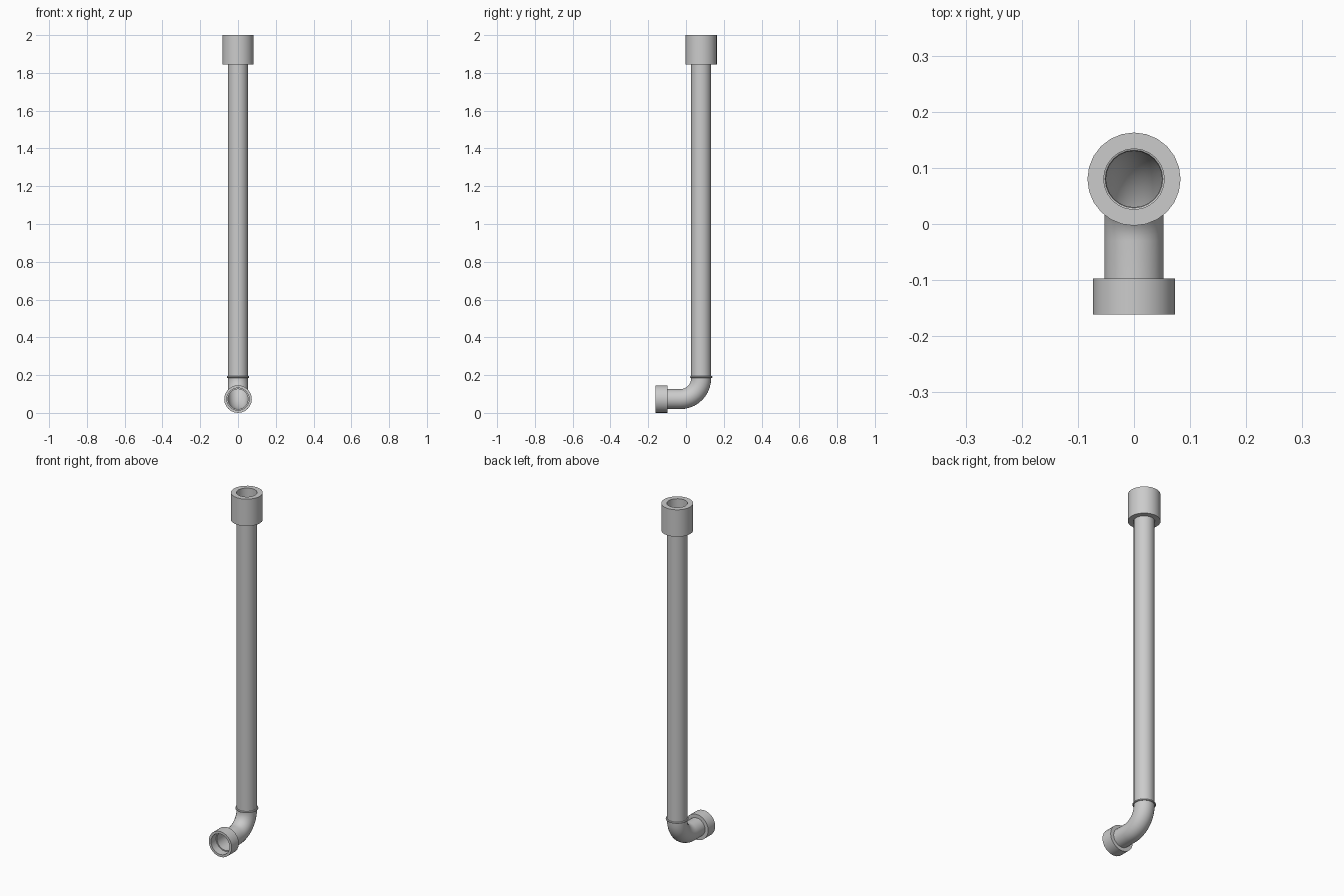
import bpy, bmesh
from math import sin, cos, pi, radians

if "Cube" in bpy.data.objects:
    bpy.data.objects.remove(bpy.data.objects["Cube"])

SIDES = 24
PIPE_R = 0.053
PIPE_Y = 0.08      # axis of the upright pipe
SPOUT_Z = 0.073    # axis of the horizontal outlet
BEND_R = 0.11


def loft(name, rings, closed=False):
    """Skin circles given as (y, z, tilt, radius); tilt 0 runs along y, pi/2 along z."""
    bm = bmesh.new()
    loops = []
    for y, z, a, r in rings:
        loops.append([bm.verts.new((r * cos(t), y - r * sin(t) * sin(a), z + r * sin(t) * cos(a)))
                      for t in (2 * pi * k / SIDES for k in range(SIDES))])
    pairs = list(zip(loops, loops[1:]))
    if closed:
        pairs.append((loops[-1], loops[0]))
    for lo, hi in pairs:
        for j in range(SIDES):
            k = (j + 1) % SIDES
            bm.faces.new((lo[j], hi[j], hi[k], lo[k]))
    mesh = bpy.data.meshes.new(name)
    bm.to_mesh(mesh)
    bm.free()
    obj = bpy.data.objects.new(name, mesh)
    bpy.context.collection.objects.link(obj)
    bpy.ops.object.select_all(action='DESELECT')
    obj.select_set(True)
    bpy.context.view_layer.objects.active = obj
    bpy.ops.object.shade_smooth_by_angle(angle=radians(35))
    return obj


def upright(profile):
    return [(PIPE_Y, z, pi / 2, r) for r, z in profile]


def level(profile):
    return [(y, SPOUT_Z, 0, r) for r, y in profile]


# Long upright pipe
loft("upright_pipe", upright([(PIPE_R, 0.19), (PIPE_R, 1.85)]))

# Elbow with short straight outlet
bend_y, bend_z = PIPE_Y - BEND_R, SPOUT_Z + BEND_R
elbow = level([(PIPE_R, -0.11)])
for i in range(11):
    a = pi / 2 * i / 10
    elbow.append((bend_y + BEND_R * sin(a), bend_z - BEND_R * cos(a), a, PIPE_R))
elbow += upright([(PIPE_R, 0.19)])
loft("elbow", elbow)

# Weld bead where the elbow meets the pipe
bead = [(0.055 + 0.005 * cos(t), 0.19 + 0.005 * sin(t))
        for t in (2 * pi * k / 8 for k in range(8))]
loft("weld_ring", upright(bead), closed=True)

# Thick collar at the top
loft("top_collar", upright([(0.083, 1.845), (0.083, 2.0), (0.054, 2.0), (0.054, 1.845)]), closed=True)

# Outlet collar with a stepped socket
loft("outlet_collar", level([(0.073, -0.161), (0.073, -0.097), (0.053, -0.097),
                             (0.053, -0.115), (0.059, -0.115), (0.059, -0.161)]), closed=True)
